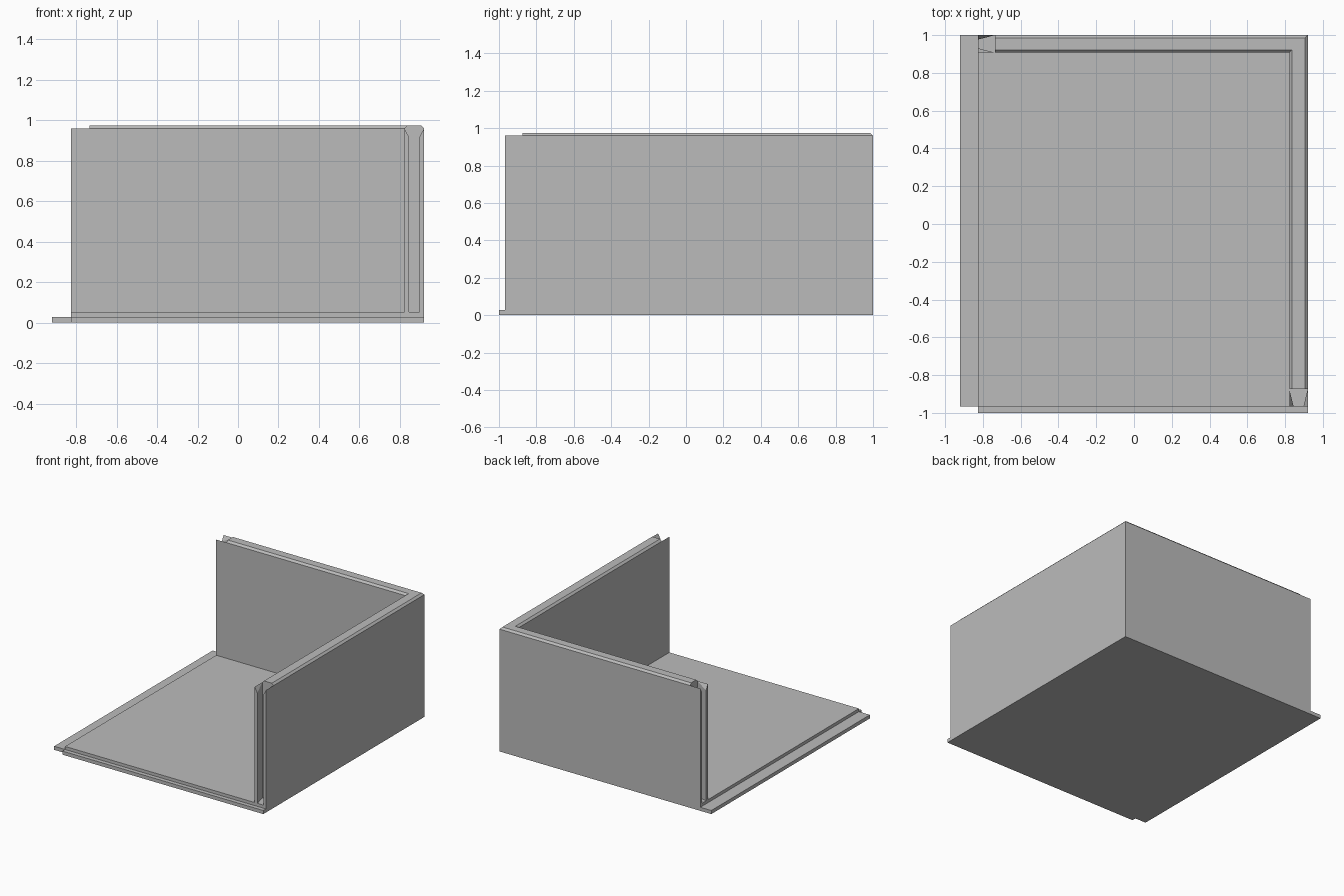
import bpy, bmesh

cube = bpy.data.objects.get("Cube")
if cube:
    bpy.data.objects.remove(cube, do_unlink=True)

grey = bpy.data.materials.new("plain_grey")
grey.use_nodes = True
GREY = (0.5, 0.5, 0.5, 1)
grey.diffuse_color = GREY
grey.node_tree.nodes["Principled BSDF"].inputs["Base Color"].default_value = GREY


def loft(name, rings):
    """Closed solid through matching rings of points, bottom to top."""
    bm = bmesh.new()
    loops = [[bm.verts.new(p) for p in ring] for ring in rings]
    bm.faces.new(loops[0])
    bm.faces.new(loops[-1])
    for low, high in zip(loops, loops[1:]):
        for i in range(len(low)):
            j = (i + 1) % len(low)
            bm.faces.new((low[i], low[j], high[j], high[i]))
    bmesh.ops.recalc_face_normals(bm, faces=bm.faces)
    mesh = bpy.data.meshes.new(name)
    bm.to_mesh(mesh)
    bm.free()
    mesh.materials.append(grey)
    obj = bpy.data.objects.new(name, mesh)
    bpy.context.collection.objects.link(obj)
    return obj


def slab(name, x0, x1, y0, y1, top):
    outline = [(x0, y0), (x1, y0), (x1, y1), (x0, y1)]
    loft(name, [[(x, y, z) for x, y in outline] for z in (0, top)])


LEFT, BACK = 0.92, 1.0             # outer faces of the two walls
LEFT_IN, BACK_IN = 0.822, 0.907    # inner faces
SIDE_END, FRONT_END = -0.825, -0.967
SIDE_CORE, FRONT_CORE = -0.735, -0.873   # where the dovetail grooves stop
FLOOR, LIP, WALL, TOP = 0.052, 0.028, 0.96, 0.975

# Floor with thin overlapping lips on the two open sides
slab("floor", SIDE_END, LEFT, FRONT_END, BACK, FLOOR)
slab("front_lip", SIDE_END, LEFT, -1, FRONT_END, LIP)
slab("side_lip", -LEFT, SIDE_END, FRONT_END, BACK, LIP)


# L-shaped walls with a bevelled tongue along the top
def wall_ring(z, inset=0):
    xo, xi = LEFT - inset, LEFT_IN + inset
    yo, yi = BACK - inset, BACK_IN + inset
    return [(xo, FRONT_CORE, z), (xo, yo, z), (SIDE_CORE, yo, z),
            (SIDE_CORE, yi, z), (xi, yi, z), (xi, FRONT_CORE, z)]


loft("walls", [wall_ring(FLOOR), wall_ring(WALL), wall_ring(TOP, 0.015)])


# Tapered prongs forming a dovetail groove in each wall end
def prong(name, edge, lean, start, end, swap):
    mouth = edge + lean
    outline = [(edge, start), (edge, end), (mouth, end)]
    if swap:
        outline = [(b, a) for a, b in outline]
    tops = (WALL, WALL, WALL - 0.042)
    loft(name, [[(x, y, 0.02) for x, y in outline],
                [(x, y, z) for (x, y), z in zip(outline, tops)]])


for wall, outer, inner, start, end, swap in (
        ("left_wall", LEFT, LEFT_IN, FRONT_CORE, FRONT_END, False),
        ("back_wall", BACK, BACK_IN, SIDE_CORE, SIDE_END, True)):
    prong(wall + "_outer_prong", outer, -0.023, start, end, swap)
    prong(wall + "_inner_prong", inner, 0.023, start, end, swap)
